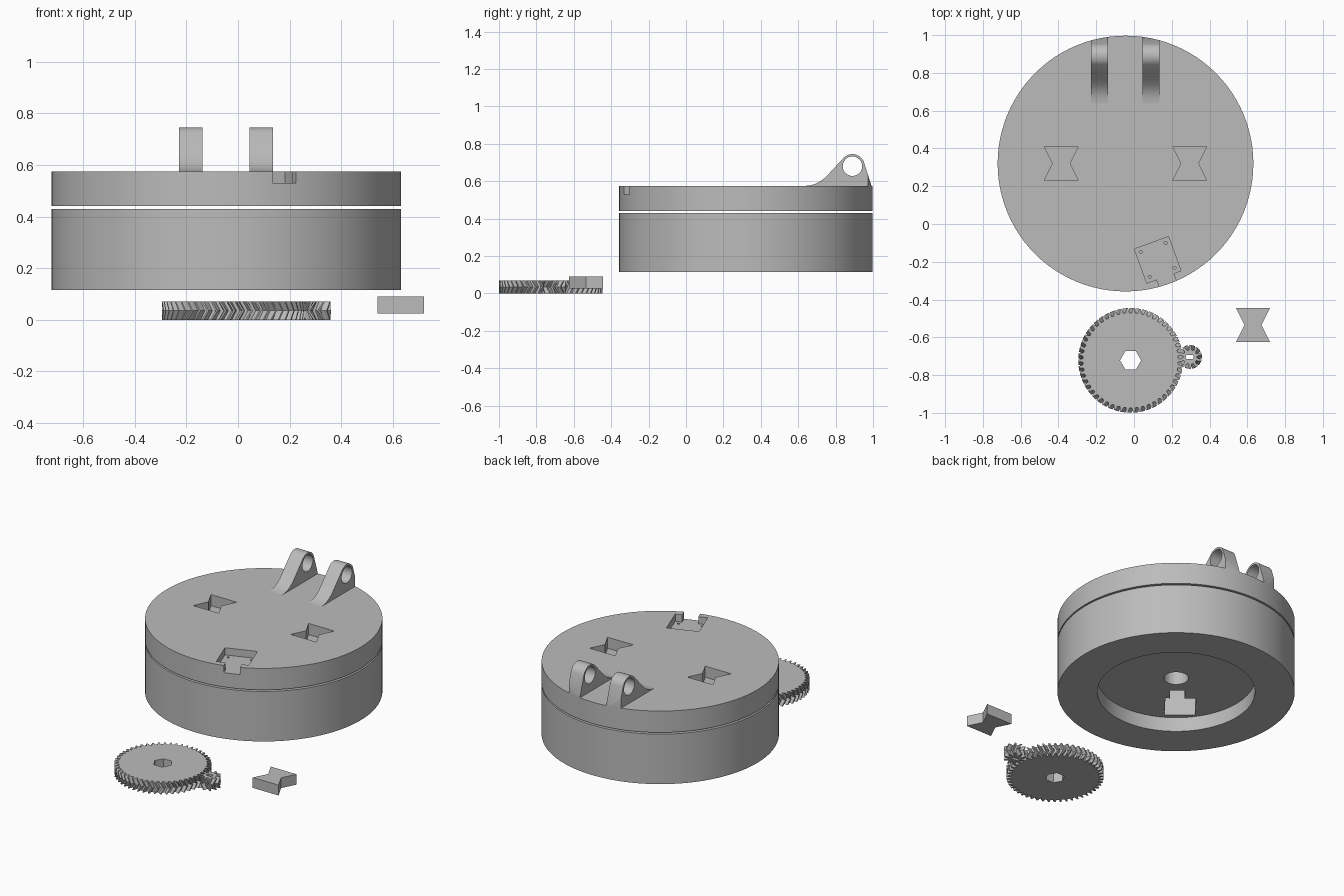
import bpy, bmesh
from math import sin, cos, pi, radians
from mathutils import Vector

if "Cube" in bpy.data.objects:
    bpy.data.objects.remove(bpy.data.objects["Cube"], do_unlink=True)

grey = bpy.data.materials.new("plain_grey")
grey.use_nodes = True
grey.diffuse_color = (0.5, 0.5, 0.5, 1)
grey.node_tree.nodes["Principled BSDF"].inputs["Base Color"].default_value = (0.5, 0.5, 0.5, 1)

CX, CY, R = -0.045, 0.32, 0.677


def circle(x, y, r, n=96, start=0.0):
    return [(x + r * cos(start + 2 * pi * i / n), y + r * sin(start + 2 * pi * i / n)) for i in range(n)]


def loft(name, layers):
    """Closed solid through equal-length rings of 3D points."""
    bm = bmesh.new()
    rings = [[bm.verts.new(p) for p in layer] for layer in layers]
    n = len(rings[0])
    for a, b in zip(rings, rings[1:]):
        for i in range(n):
            j = (i + 1) % n
            bm.faces.new((a[i], a[j], b[j], b[i]))
    bm.faces.new(rings[0][::-1])
    bm.faces.new(rings[-1])
    bmesh.ops.recalc_face_normals(bm, faces=bm.faces)
    mesh = bpy.data.meshes.new(name)
    bm.to_mesh(mesh)
    bm.free()
    mesh.materials.append(grey)
    ob = bpy.data.objects.new(name, mesh)
    bpy.context.collection.objects.link(ob)
    return ob


def prism(name, pts, lo, hi, along_x=False):
    if along_x:
        return loft(name, [[(h, a, b) for a, b in pts] for h in (lo, hi)])
    return loft(name, [[(a, b, h) for a, b in pts] for h in (lo, hi)])


def activate(ob):
    bpy.ops.object.select_all(action='DESELECT')
    ob.select_set(True)
    bpy.context.view_layer.objects.active = ob


def carve(ob, cutter, operation='DIFFERENCE'):
    activate(ob)
    mod = ob.modifiers.new("carve", 'BOOLEAN')
    mod.operation, mod.solver, mod.object = operation, 'EXACT', cutter
    bpy.ops.object.modifier_apply(modifier=mod.name)
    bpy.data.objects.remove(cutter, do_unlink=True)


def smooth(ob):
    activate(ob)
    bpy.ops.object.shade_smooth_by_angle(angle=radians(30))


def local_points(origin, u, v, pts):
    return [tuple(Vector(origin) + Vector(u) * a + Vector(v) * b) for a, b in pts]


def bow_tie(x, y):
    h, w = 0.09, 0.045
    return [(x - h, y - h), (x + h, y - h), (x + w, y), (x + h, y + h), (x - h, y + h), (x - w, y)]


# Lower body: round recess, shaft hole and stepped motor opening
body = prism("lower_body", circle(CX, CY, R), 0.115, 0.43)
carve(body, prism("cutter", circle(CX, CY, 0.45), 0.05, 0.205))
carve(body, prism("cutter", circle(CX, CY, 0.07, 48), 0.15, 0.5))
opening = [(-0.055, -0.42), (0.12, -0.42), (0.12, -0.23), (0.055, -0.23),
           (0.055, -0.14), (-0.03, -0.14), (-0.03, -0.23), (-0.055, -0.23)]
carve(body, prism("cutter", local_points((CX, CY), (-0.78, 0.62), (0.62, 0.78), opening), 0.15, 0.5))
smooth(body)

# Upper lid with bow-tie pockets
lid = prism("upper_lid", circle(CX, CY, R), 0.44, 0.575)
for side in (-1, 1):
    carve(lid, prism("cutter", bow_tie(CX + side * 0.34, CY), 0.505, 0.7))

# Tilted square pocket with a notch through the rim and four screw holes
t = radians(20)
u, v, origin = (cos(t), sin(t)), (-sin(t), cos(t)), (0.125, -0.19)
s = 0.096
pocket = [(-s, -s), (-0.04, -s), (-0.04, -0.2), (0.055, -0.2), (0.055, -s), (s, -s), (s, s), (-s, s)]
carve(lid, prism("cutter", local_points(origin, u, v, pocket), 0.53, 0.7))
for a in (-0.07, 0.07):
    for b in (-0.07, 0.07):
        x, y = local_points(origin, u, v, [(a, b)])[0]
        carve(lid, prism("cutter", circle(x, y, 0.008, 16), 0.49, 0.6))
smooth(lid)

# Hinge lugs, trimmed to the round outline of the lid
eye = (0.89, 0.68)
arc = [(eye[0] + 0.065 * cos(radians(a)), eye[1] + 0.065 * sin(radians(a))) for a in range(15, 141, 7)]
slope = [(0.80, 0.679), (0.765, 0.641), (0.74, 0.616), (0.715, 0.597), (0.69, 0.585), (0.665, 0.578), (0.64, 0.575)]
profile = [(0.992, 0.574)] + arc + slope + [(0.64, 0.574)]
for name, x in (("right_hinge_lug", -0.228), ("left_hinge_lug", 0.045)):
    lug = prism(name, profile, x, x + 0.09, along_x=True)
    carve(lug, prism("cutter", circle(*eye, 0.052, 48), x - 0.1, x + 0.2, along_x=True))
    carve(lug, prism("cutter", circle(CX, CY, R), 0.5, 0.9), 'INTERSECT')
    smooth(lug)


# Herringbone gears
def gear(name, x, y, root, tip, teeth, shift, phase, hole):
    def ring(turn, z):
        pts = []
        for i in range(teeth):
            for frac, r in ((-0.30, root), (-0.2, (root + tip) / 2), (-0.1, tip),
                            (0.1, tip), (0.2, (root + tip) / 2), (0.30, root)):
                a = 2 * pi * (i + frac) / teeth + turn + phase
                pts.append((x + r * cos(a), y + r * sin(a), z))
        return pts
    ob = loft(name, [ring(0, 0), ring(shift, 0.035), ring(0, 0.07)])
    carve(ob, prism("cutter", hole, -0.1, 0.2))
    return ob


gear("large_gear", -0.018, -0.722, 0.252, 0.277, 50, 0.075, 0.0, circle(-0.018, -0.722, 0.056, 6))
shaft = [(0.295 + a * 0.02, -0.704 + max(-0.011, min(0.011, b * 0.02))) for a, b in circle(0, 0, 1, 24, pi / 24)]
gear("small_gear", 0.297, -0.704, 0.038, 0.063, 10, -0.38, pi / 10, shaft)

# Loose bow-tie key
prism("bow_tie_key", bow_tie(0.63, -0.535), 0.025, 0.09)
